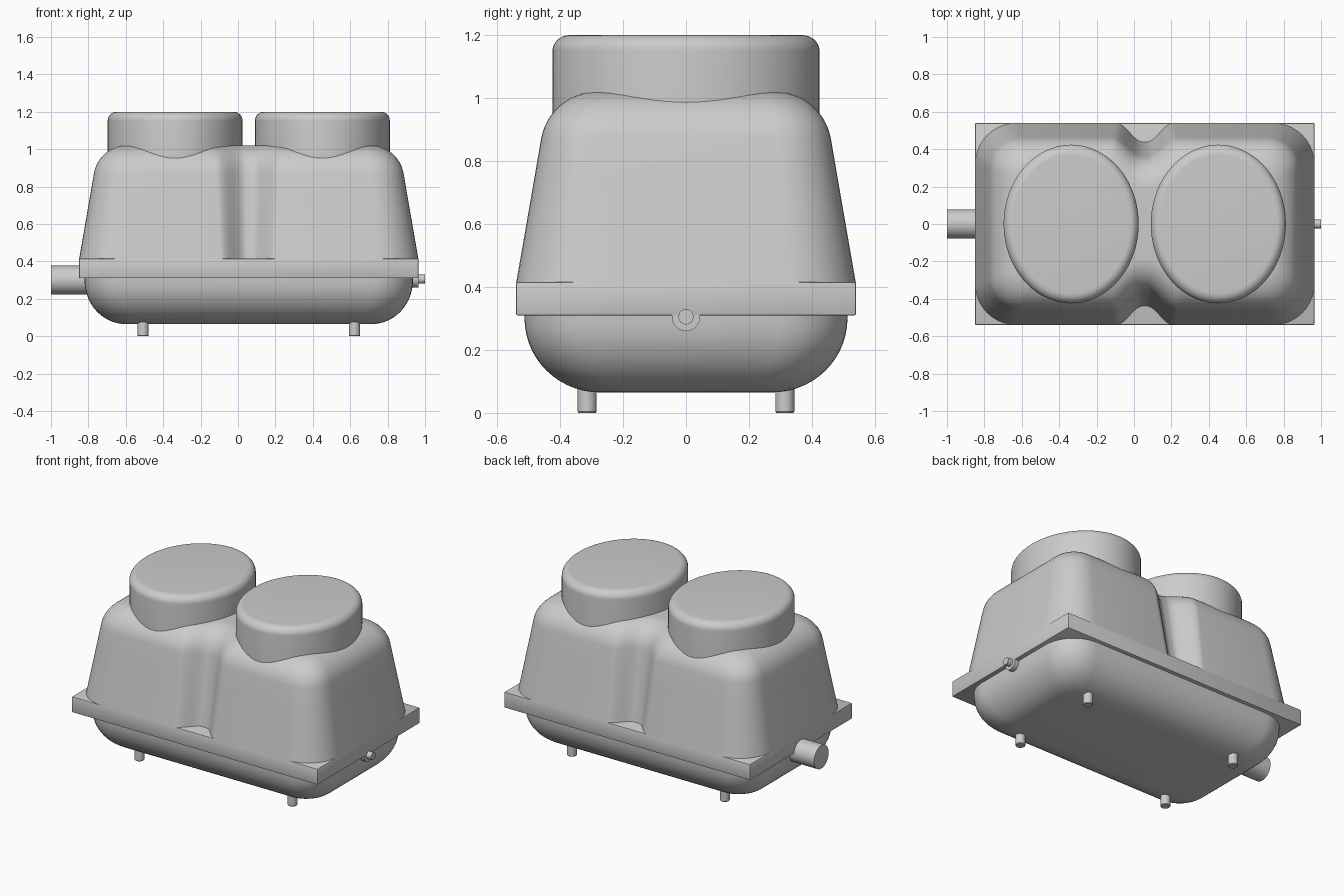
import bpy, bmesh, math
from mathutils import Matrix

if "Cube" in bpy.data.objects:
    bpy.data.objects.remove(bpy.data.objects["Cube"])

CX, HX, HY = 0.0575, 0.9075, 0.54


def finish(name, bm, angle=35):
    bmesh.ops.recalc_face_normals(bm, faces=bm.faces)
    me = bpy.data.meshes.new(name)
    bm.to_mesh(me)
    bm.free()
    ob = bpy.data.objects.new(name, me)
    bpy.context.collection.objects.link(ob)
    bpy.ops.object.select_all(action='DESELECT')
    ob.select_set(True)
    bpy.context.view_layer.objects.active = ob
    bpy.ops.object.shade_smooth_by_angle(angle=math.radians(angle))
    return ob


def outline(hx, hy, r, depth=0.0, width=0.15):
    """Rounded rectangle with an optional notch in the middle of both long sides."""
    def corner(sx, sy, a0):
        return [(sx * (hx - r) + r * math.cos(a0 + i * math.pi / 20),
                 sy * (hy - r) + r * math.sin(a0 + i * math.pi / 20)) for i in range(11)]

    def notch(s):
        pts = []
        for i in range(33):
            u = -1 + i / 16
            t = min(1, max(0, (abs(u) - 0.08) / 0.92))
            b = 1 - t * t * (3 - 2 * t)
            pts.append((-s * u * width, s * (hy - depth * b)))
        return pts
    return (corner(1, 1, 0) + notch(1) + corner(-1, 1, math.pi / 2)
            + corner(-1, -1, math.pi) + notch(-1) + corner(1, -1, 1.5 * math.pi))


def loft(name, levels):
    """Skin a stack of (outline, z) rings and cap both ends."""
    bm = bmesh.new()
    rings = [[bm.verts.new((x + CX, y, z)) for x, y in pts] for pts, z in levels]
    n = len(rings[0])
    for a, b in zip(rings, rings[1:]):
        for i in range(n):
            bm.faces.new((a[i], a[(i + 1) % n], b[(i + 1) % n], b[i]))
    bm.faces.new(rings[0])
    bm.faces.new(rings[-1])
    return finish(name, bm, 40)


def turned(name, profile, matrix, n=64):
    """Closed lathe of (radius, height) points, then placed by a matrix."""
    bm = bmesh.new()
    rings = [[bm.verts.new((r * math.cos(2 * math.pi * i / n), r * math.sin(2 * math.pi * i / n), z))
              for i in range(n)] for r, z in profile]
    for a, b in zip(rings, rings[1:]):
        for i in range(n):
            bm.faces.new((a[i], a[(i + 1) % n], b[(i + 1) % n], b[i]))
    bm.faces.new(rings[0])
    bm.faces.new(rings[-1])
    bm.transform(matrix)
    return finish(name, bm)


# Upper housing: drafted walls, then a rounded shoulder
R = 0.18
profile = [(0.08 * i / 4, 0.41 + 0.461 * i / 4) for i in range(4)]
for i in range(13):
    a = math.radians(10 + 80 * i / 12)
    profile.append((0.257 - R * math.cos(a), 1.02 - R + R * math.sin(a)))
loft("upper_housing", [(outline(HX - d, HY - d, max(0.06, 0.22 - 0.62 * d), 0.1, 0.15 + 0.3 * d), z)
                       for d, z in profile])

# Lower tank: rounded belly under the flange
levels = []
for i in range(15):
    a = math.pi / 2 * i / 14
    k, z = 1 - math.cos(a), 0.30 - 0.235 * math.sin(a)
    levels.append((outline(0.878 - 0.22 * k, 0.513 - 0.24 * k, 0.22 - 0.14 * k), z))
levels.insert(0, (outline(0.879, 0.514, 0.22), 0.32))
loft("lower_tank", levels)

# Flange between the two shells
bm = bmesh.new()
bmesh.ops.create_cube(bm, size=1)
bm.transform(Matrix.Translation((CX, 0, 0.3625)) @ Matrix.Diagonal((2 * HX, 2 * HY, 0.105, 1)))
bmesh.ops.bevel(bm, geom=list(bm.edges), offset=0.005, segments=2, profile=0.5, affect='EDGES')
finish("flange", bm)

# Oval drums with rounded rims
rim = [(1, 0.85)] + [(1 - 0.13 * (1 - math.cos(a)), 1.15 + 0.05 * math.sin(a))
                     for a in (math.pi / 2 * i / 8 for i in range(9))]
for side, x in (("left", -0.336), ("right", 0.451)):
    turned("drum_" + side, rim, Matrix.Translation((x, 0, 0)) @ Matrix.Diagonal((0.361, 0.424, 1, 1)), 80)

# Feet
for sx in (-1, 1):
    for sy in (-1, 1):
        turned("foot", [(0.027, 0), (0.03, 0.004), (0.03, 0.13)],
               Matrix.Translation((CX + sx * 0.565, sy * 0.314, 0)), 24)


# Side fittings, lying along x
def fitting(name, r, x0, x1, z):
    turned(name, [(r, x0), (r, x1)], Matrix.Translation((0, 0, z)) @ Matrix.Rotation(math.pi / 2, 4, 'Y'), 40)


fitting("outlet_pipe", 0.077, -1.0, -0.75, 0.30)
fitting("inlet_boss", 0.045, 0.85, 0.964, 0.305)
fitting("inlet_pin", 0.024, 0.9, 1.0, 0.305)
